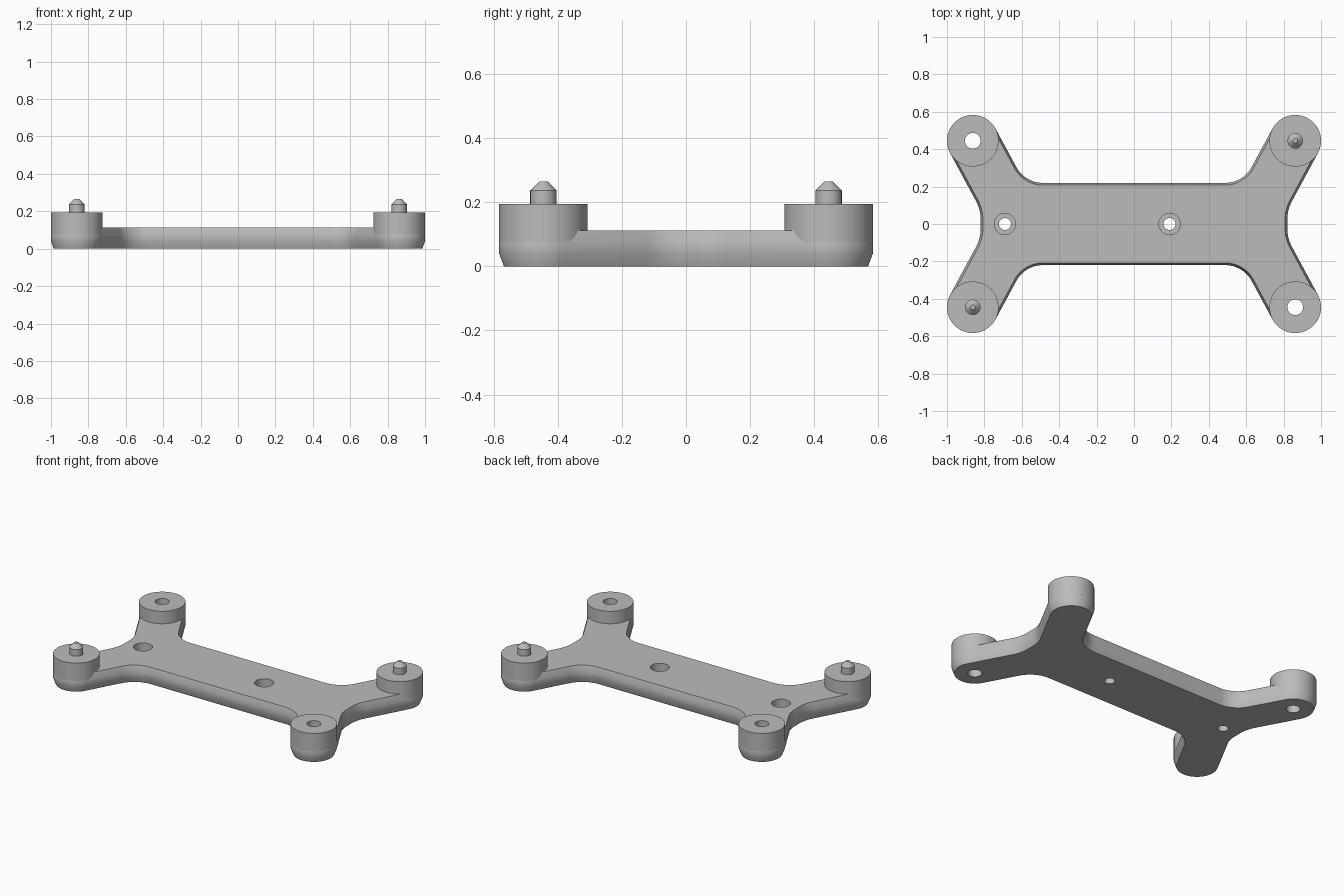
import bpy, bmesh
from math import sin, cos, radians, pi

if "Cube" in bpy.data.objects:
    bpy.data.objects.remove(bpy.data.objects["Cube"])

grey = bpy.data.materials.new("plain grey")
grey.use_nodes = True
grey.diffuse_color = (0.5, 0.5, 0.5, 1)
bsdf = next(n for n in grey.node_tree.nodes if n.type == 'BSDF_PRINCIPLED')
bsdf.inputs["Base Color"].default_value = (0.5, 0.5, 0.5, 1)

BOSS_X, BOSS_Y, BOSS_R = 0.862, 0.445, 0.138
PLATE_TOP, BOSS_TOP = 0.112, 0.194


def loft(name, rings):
    """Closed solid through rings of equal point count, listed bottom to top."""
    bm = bmesh.new()
    loops = [[bm.verts.new(p) for p in ring] for ring in rings]
    for low, high in zip(loops, loops[1:]):
        for i in range(len(low)):
            j = (i + 1) % len(low)
            bm.faces.new((low[i], low[j], high[j], high[i]))
    bm.faces.new(loops[0][::-1])
    bm.faces.new(loops[-1])
    bmesh.ops.recalc_face_normals(bm, faces=bm.faces)
    mesh = bpy.data.meshes.new(name)
    bm.to_mesh(mesh)
    bm.free()
    mesh.materials.append(grey)
    obj = bpy.data.objects.new(name, mesh)
    bpy.context.collection.objects.link(obj)
    return obj


def lathe(name, x, y, profile, sides=64):
    """Turned part at x, y from (radius, z) pairs."""
    return loft(name, [[(x + r * cos(2 * pi * i / sides), y + r * sin(2 * pi * i / sides), z)
                        for i in range(sides)] for r, z in profile])


def activate(obj):
    bpy.ops.object.select_all(action='DESELECT')
    obj.select_set(True)
    bpy.context.view_layer.objects.active = obj


def cut(obj, x, y, profile):
    """Bore a turned hole through a part."""
    tool = lathe("hole_cutter", x, y, profile)
    tool.hide_render = True
    mod = obj.modifiers.new("hole", 'BOOLEAN')
    mod.operation, mod.solver, mod.object = 'DIFFERENCE', 'EXACT', tool
    activate(obj)
    bpy.ops.object.modifier_apply(modifier=mod.name)
    bpy.data.objects.remove(tool)


def smooth(obj):
    activate(obj)
    bpy.ops.object.shade_smooth_by_angle(angle=radians(30))


def arc(cx, cy, r, start, end, steps):
    angles = [radians(start + (end - start) * i / steps) for i in range(steps + 1)]
    return [(cx + r * cos(a), cy + r * sin(a)) for a in angles]


def outline(inset, z):
    """Plate outline: tangent arcs for one quarter, mirrored to the others."""
    q = arc(1.02, 0.026, 0.2 + inset, 180, 152, 8)
    q += arc(BOSS_X, BOSS_Y, BOSS_R - inset, -28, 152, 32)
    q += arc(0.488, 0.38, 0.16 + inset, -28, -90, 12)
    half = q + [(-x, y) for x, y in reversed(q)]
    return [(x, y, z) for x, y in half + [(-x, -y) for x, y in half]]


# Plate with narrowed lower and upper edges
plate = loft("base_plate", [outline(0.015, 0), outline(0, 0.04),
                            outline(0, 0.075), outline(0.012, PLATE_TOP)])

# Counterbored screw holes
for x in (-0.69, 0.19):
    cut(plate, x, 0, [(0.032, -0.1), (0.032, 0.05), (0.057, 0.05), (0.057, 0.3)])

# Corner bosses: pins on one diagonal, through holes on the other
for sx, side in ((-1, "right"), (1, "left")):
    for sy, end in ((-1, "front"), (1, "back")):
        x, y = sx * BOSS_X, sy * BOSS_Y
        boss = lathe(f"{end}_{side}_boss", x, y, [(BOSS_R, 0.075), (BOSS_R, BOSS_TOP)])
        if sx == sy:
            pin = lathe(f"{end}_{side}_pin", x, y,
                        [(0.041, 0.18), (0.041, 0.237), (0.013, 0.265)], 48)
            smooth(pin)
        else:
            bore = [(0.042, -0.1), (0.042, 0.4)]
            cut(plate, x, y, bore)
            cut(boss, x, y, bore)
        smooth(boss)
smooth(plate)
